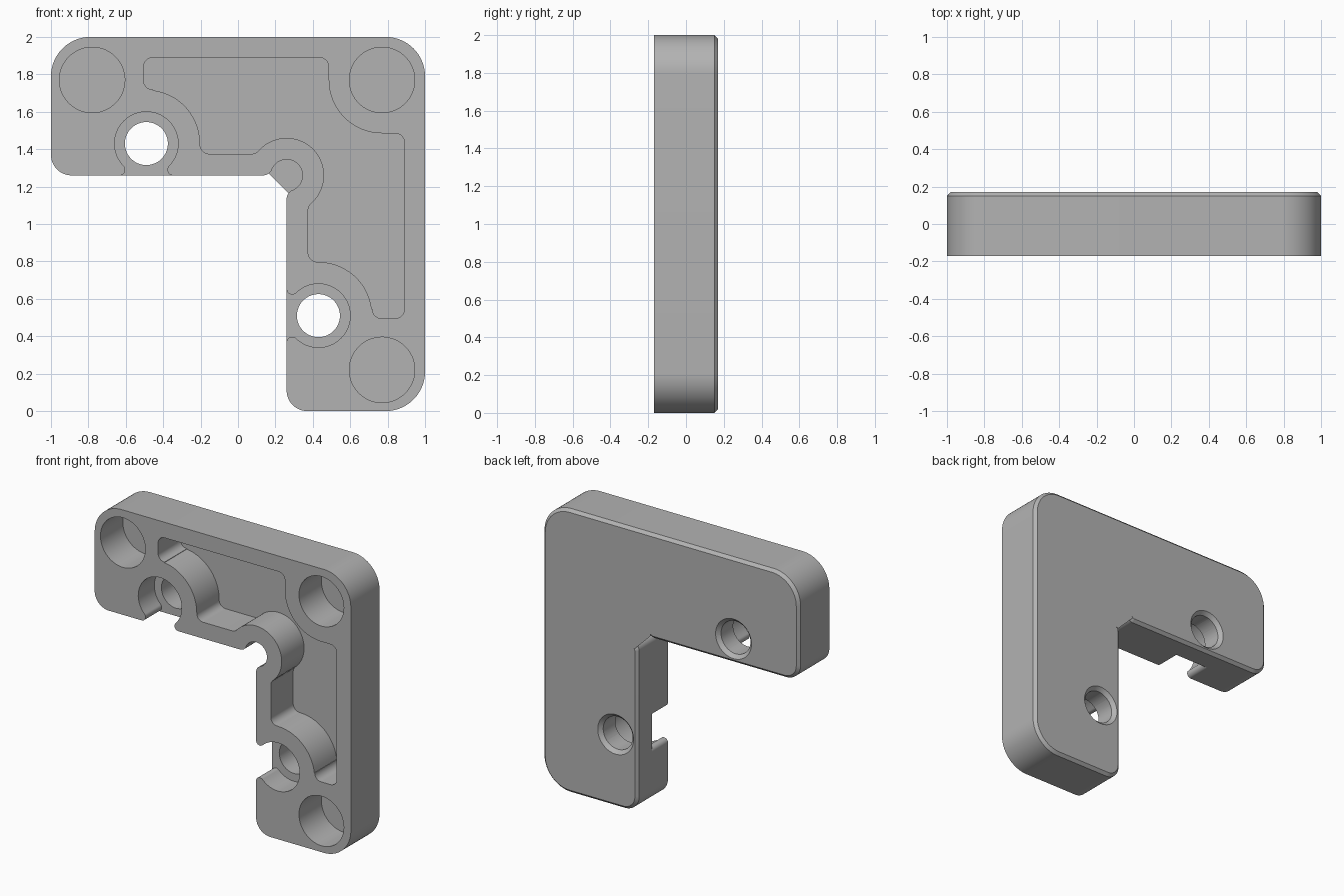
import bpy, bmesh
from math import radians, cos, sin
from mathutils import Vector

cube = bpy.data.objects.get("Cube")
if cube:
    bpy.data.objects.remove(cube, do_unlink=True)

FRONT, BACK, CHAMFER = -0.17, 0.17, 0.02
SCREW, MAGNET, INNER = (-0.49, 1.43), (-0.78, 1.77), (0.26, 1.26)
CORNER_MAGNET = (0.77, 1.77)

grey = bpy.data.materials.new("grey_plastic")
grey.use_nodes = True
grey.diffuse_color = (0.45, 0.45, 0.45, 1)
grey.node_tree.nodes["Principled BSDF"].inputs["Base Color"].default_value = grey.diffuse_color


def arc(centre, r, start, end):
    """Points on an arc in the x-z plane, angles in degrees."""
    n = max(4, round(abs(end - start) / 6))
    angles = [radians(start + (end - start) * i / n) for i in range(n + 1)]
    return [Vector((centre[0] + r * cos(a), centre[1] + r * sin(a))) for a in angles]


def circle(centre, r):
    return arc(centre, r, 0, 360)[:-1]


def flip(p):
    """Reflect across the bracket's diagonal."""
    return Vector((p[1] - 1, p[0] + 1))


def mirrored(half):
    """Close a half outline whose two ends lie on the diagonal."""
    return half + [flip(p) for p in reversed(half[1:-1])]


def inset(points, d):
    """Move a counter-clockwise outline inward by d."""
    result = []
    for i, p in enumerate(points):
        a = (p - points[i - 1]).normalized()
        b = (points[(i + 1) % len(points)] - p).normalized()
        t = (a + b).normalized()
        result.append(p + Vector((-t.y, t.x)) * d / max(0.5, t.dot(a)))
    return result


def loft(name, layers):
    """Solid through (outline, y) layers, capped at both ends."""
    bm = bmesh.new()
    rings = [[bm.verts.new((p[0], y, p[1])) for p in pts] for pts, y in layers]
    n = len(rings[0])
    for low, high in zip(rings, rings[1:]):
        for i in range(n):
            j = (i + 1) % n
            bm.faces.new((low[i], low[j], high[j], high[i]))
    bm.faces.new(rings[0])
    bm.faces.new(rings[-1])
    bmesh.ops.remove_doubles(bm, verts=bm.verts, dist=0.0003)
    bmesh.ops.recalc_face_normals(bm, faces=bm.faces)
    mesh = bpy.data.meshes.new(name)
    bm.to_mesh(mesh)
    bm.free()
    mesh.materials.append(grey)
    obj = bpy.data.objects.new(name, mesh)
    bpy.context.collection.objects.link(obj)
    return obj


# L-shaped body with a relief notch in the inner corner and a chamfered back
outline = mirrored(
    arc((0.79, 1.79), 0.21, 45, 90) + arc((-0.79, 1.79), 0.21, 90, 180)
    + arc((-0.89, 1.37), 0.11, 180, 270) + arc((0.135, 1.31), 0.05, 270, 338.2)
    + arc(INNER, 0.085, 158.2, 45))
body = loft("corner_bracket", [(outline, FRONT), (outline, BACK - CHAMFER),
                               (inset(outline, CHAMFER), BACK)])

# Hollow pocket that curves around the magnet, screws and notch
pocket = mirrored(
    arc(CORNER_MAGNET, 0.285, 225, 180) + arc((0.435, 1.84), 0.05, 0, 90)
    + arc((-0.455, 1.84), 0.05, 90, 180) + arc((-0.455, 1.768), 0.05, 180, 270)
    + arc(SCREW, 0.287, 83, 0) + arc((-0.153, 1.425), 0.05, 180, 270)
    + arc((0.072, 1.425), 0.05, 270, 318.7) + arc(INNER, 0.2, 138.7, 45))
cutters = [loft("pocket_cutter", [(pocket, FRONT - 0.1), (pocket, 0.08)])]

# Screw head recess, open to the inner edge with rounded lips
sx, sz = SCREW
recess = (arc(SCREW, 0.17, -44.4, 224.4) + arc((sx - 0.143, 1.29), 0.03, 44.4, -90)
          + [Vector((sx - 0.143, 1.2)), Vector((sx + 0.143, 1.2))]
          + arc((sx + 0.143, 1.29), 0.03, 270, 135.6))

# Same recess, through hole, countersink and magnet seat on each arm
for side, place in (("upper", Vector), ("lower", flip)):
    screw, magnet = place(SCREW), place(MAGNET)
    head = [place(p) for p in recess]
    cutters += [
        loft(side + "_head_cutter", [(head, FRONT - 0.1), (head, 0.01)]),
        loft(side + "_hole_cutter", [(circle(screw, 0.115), -0.05), (circle(screw, 0.115), 0.3)]),
        loft(side + "_sink_cutter", [(circle(screw, 0.113), 0.143), (circle(screw, 0.16), 0.19)]),
        loft(side + "_magnet_cutter", [(circle(magnet, 0.175), FRONT - 0.1),
                                       (circle(magnet, 0.175), 0.08)])]
seat = circle(CORNER_MAGNET, 0.175)
cutters.append(loft("corner_magnet_cutter", [(seat, FRONT - 0.1), (seat, 0.08)]))

# Carve everything, then shade
bpy.ops.object.select_all(action='DESELECT')
bpy.context.view_layer.objects.active = body
body.select_set(True)
for cutter in cutters:
    mod = body.modifiers.new(cutter.name, 'BOOLEAN')
    mod.operation, mod.solver, mod.object = 'DIFFERENCE', 'EXACT', cutter
    bpy.ops.object.modifier_apply(modifier=mod.name)
    bpy.data.objects.remove(cutter, do_unlink=True)
bpy.ops.object.shade_smooth_by_angle(angle=radians(30))
